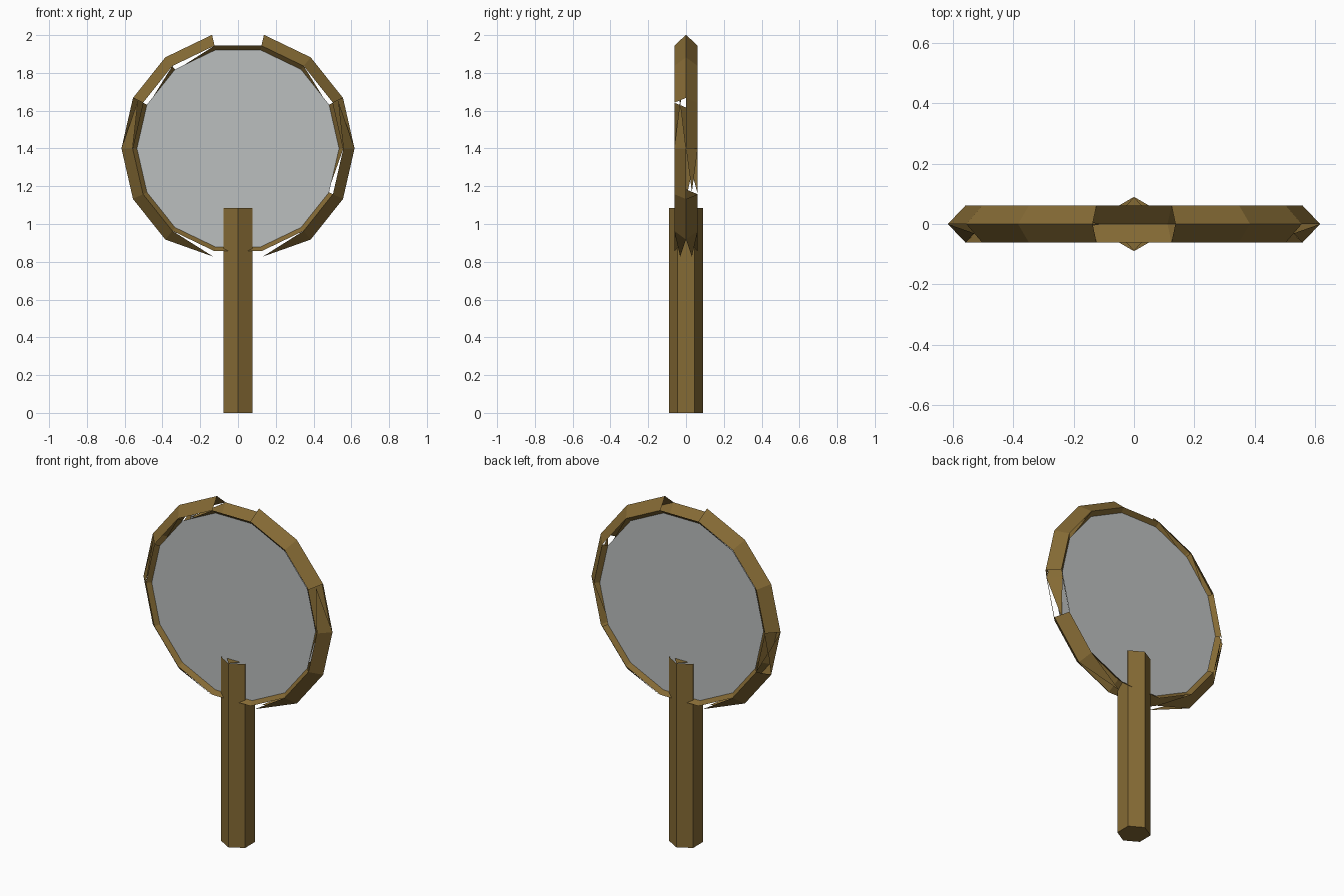
import bpy, bmesh
from math import sin, cos, pi

if "Cube" in bpy.data.objects:
    bpy.data.objects.remove(bpy.data.objects["Cube"])

N = 14          # sides of the round frame
CZ = 1.4        # centre height of the frame


def material(name, col):
    m = bpy.data.materials.new(name)
    m.diffuse_color = col
    m.use_nodes = True
    m.node_tree.nodes["Principled BSDF"].inputs["Base Color"].default_value = m.diffuse_color
    return m


def finish(bm, name, mat):
    me = bpy.data.meshes.new(name)
    bm.normal_update()
    bm.to_mesh(me)
    bm.free()
    me.materials.append(mat)
    ob = bpy.data.objects.new(name, me)
    bpy.context.collection.objects.link(ob)
    return ob


wood = material("wood", (0.235, 0.145, 0.035, 1))
glass = material("glass", (0.50, 0.52, 0.52, 1))

# Frame: diamond section swept round 14 sides, with broken strips
PROFILE = [(0.617, 0), (0.558, -0.062), (0.50, 0), (0.558, 0.062)]
OF, IF, IB, OB = range(4)   # outer front, inner front, inner back, outer back

# (segment, strip): segment k runs from angle k to k+1 (counted from +x upwards)
# "none" = missing, "start"/"end" = triangle with its base there, "bow" = bow tie
broken = {(3, OF): "none", (3, OB): "none", (10, OF): "none", (10, OB): "none"}
for strip in (OF, OB):
    broken[(9, strip)] = "start"
    broken[(11, strip)] = "end"
broken.update({(0, OF): "start", (6, OF): "end",
               (13, OB): "none", (7, OB): "bow", (7, IB): "none"})
for strip in (IF, IB):
    broken.update({(4, strip): "start", (5, strip): "start",
                   (1, strip): "end", (13, strip): "end"})

bm = bmesh.new()
rings = []
for k in range(N):
    a = 2 * pi * k / N
    rings.append([bm.verts.new((r * cos(a), y, CZ + r * sin(a))) for r, y in PROFILE])
for k in range(N):
    A, B = rings[k], rings[(k + 1) % N]
    for s in range(4):
        t = (s + 1) % 4
        a0, a1, b0, b1 = A[s], A[t], B[s], B[t]
        mode = broken.get((k, s))
        if mode is None:
            bm.faces.new((a0, b0, b1, a1))
        elif mode == "start":
            bm.faces.new((a0, bm.verts.new((b0.co + b1.co) / 2), a1))
        elif mode == "end":
            bm.faces.new((b0, b1, bm.verts.new((a0.co + a1.co) / 2)))
        elif mode == "bow":
            c = bm.verts.new((a0.co + a1.co + b0.co + b1.co) / 4)
            bm.faces.new((a0, b0, c))
            bm.faces.new((b1, a1, c))
finish(bm, "frame", wood)

# Front and back panes of glass inside the frame
for name, side in (("front_pane", -1), ("back_pane", 1)):
    bm = bmesh.new()
    bm.faces.new([bm.verts.new((0.535 * cos(2 * pi * k / N), 0.04 * side,
                                CZ - side * 0.535 * sin(2 * pi * k / N)))
                  for k in range(N)])
    finish(bm, name, glass)

# Six-sided handle reaching up over the panes, with a small diamond cap
bm = bmesh.new()
low, high = ([bm.verts.new((0.09 * cos(pi / 6 + k * pi / 3), 0.09 * sin(pi / 6 + k * pi / 3), z))
              for k in range(6)] for z in (0, 1.085))
for k in range(6):
    j = (k + 1) % 6
    bm.faces.new((low[k], low[j], high[j], high[k]))
bm.faces.new(low[::-1])
side = [bm.verts.new((x, 0, 1.085)) for x in (-0.078, 0.078)]
bm.faces.new((high[1], side[0], high[4], side[1]))
finish(bm, "handle", wood)
